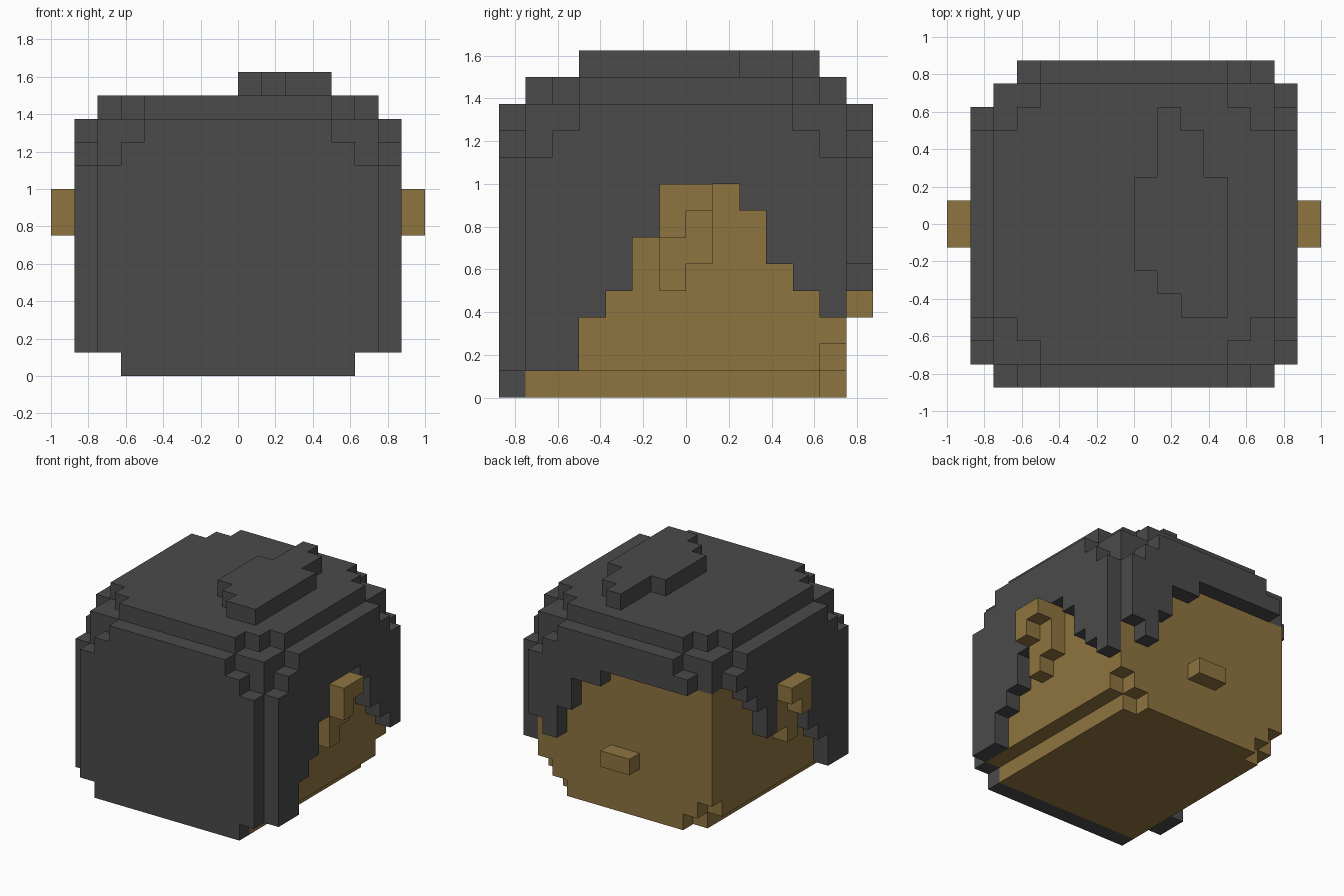
import bpy, bmesh, math
from mathutils import Vector

cube = bpy.data.objects.get("Cube")
if cube:
    bpy.data.objects.remove(cube, do_unlink=True)

U = 0.125  # size of one block


def material(name, rgb):
    m = bpy.data.materials.new(name)
    m.use_nodes = True
    m.diffuse_color = (*rgb, 1)
    m.node_tree.nodes["Principled BSDF"].inputs["Base Color"].default_value = (*rgb, 1)
    return m


charcoal = material("charcoal_hair", (0.069, 0.069, 0.069))
tan = material("tan_skin", (0.275, 0.178, 0.051))


def box(x, y, z):
    return {(i, j, k) for i in range(*x) for j in range(*y) for k in range(*z)}


def mirror(cells):
    return {(-1 - i, j, k) for i, j, k in cells}


def trimmed(a, b, lo, hi):
    """Three blocks are left off each corner of a square layer."""
    da, db = min(a - lo, hi - 1 - a), min(b - lo, hi - 1 - b)
    return da + db < 2


# Head: solid block with a narrower bottom row and chipped rear corners
core = box((-6, 6), (-6, 6), (0, 11))
core -= box((5, 6), (-6, 6), (0, 1)) | box((-6, -5), (-6, 6), (0, 1))
chips = {(5, 5, 1), (4, 5, 0)}
core -= chips | mirror(chips)
crown = {c for c in core if c[2] >= 9}
head = core - crown

# Crown: flat layer over the top
crown |= {c for c in box((-6, 6), (-6, 6), (11, 12)) if not trimmed(c[0], c[1], -6, 6)}


def curtain(bottoms, place):
    """Hanging layer of hair; bottoms gives the lower edge of each column."""
    cells = set()
    for a, low in zip(range(-6, 6), bottoms):
        for k in range(low, 11):
            inset = min(a + 6, 5 - a)
            if inset + (10 - k) >= 2:
                cells.add(place(a, k))
    return cells


front_hair = curtain([1] + [0] * 10 + [1], lambda a, k: (a, -7, k))
back_hair = curtain([9, 9, 9, 9, 9, 9, 9, 8, 8, 6, 4, 5], lambda a, k: (a, 6, k))
left_hair = curtain([1, 1, 3, 4, 6, 8, 8, 8, 7, 5, 4, 3], lambda a, k: (6, a, k))
right_hair = curtain([1, 1, 3, 4, 6, 8, 8, 5, 7, 8, 9, 9], lambda a, k: (-7, a, k))

# Tuft: raised patch on the crown
tuft = set()
for i, span in enumerate([(-2, 2), (-3, 5), (-4, 4), (-4, 2)]):
    tuft |= box((i, i + 1), span, (12, 13))

# Ears and nose
left_ear = box((6, 7), (-1, 0), (4, 8)) | box((6, 7), (0, 1), (5, 8))
left_ear |= {(7, -1, 6), (7, -1, 7), (7, 0, 7)}
nose = box((-1, 1), (6, 7), (3, 4))

parts = {
    "head": (head, tan),
    "hair_crown": (crown, charcoal),
    "front_hair": (front_hair, charcoal),
    "back_hair": (back_hair, charcoal),
    "left_hair": (left_hair, charcoal),
    "right_hair": (right_hair, charcoal),
    "hair_tuft": (tuft, charcoal),
    "left_ear": (left_ear, tan),
    "right_ear": (mirror(left_ear), tan),
    "nose": (nose, tan),
}
occupied = set().union(*(cells for cells, _ in parts.values()))


def build(name, cells, mat):
    """Make the outer skin of a group of blocks and merge its flat areas."""
    bm = bmesh.new()
    for c in cells:
        for axis in range(3):
            for sign in (-1, 1):
                n = [0, 0, 0]
                n[axis] = sign
                if tuple(p + q for p, q in zip(c, n)) in occupied:
                    continue
                normal = Vector(n)
                u = Vector([n[2], n[0], n[1]])
                v = normal.cross(u)
                mid = Vector(c) + Vector((0.5, 0.5, 0.5)) + normal / 2
                ring = [(-1, -1), (1, -1), (1, 1), (-1, 1)]
                bm.faces.new([bm.verts.new((mid + u * a / 2 + v * b / 2) * U) for a, b in ring])
    bmesh.ops.remove_doubles(bm, verts=bm.verts, dist=0.001)
    bmesh.ops.dissolve_limit(bm, angle_limit=math.radians(1), verts=bm.verts, edges=bm.edges)
    mesh = bpy.data.meshes.new(name)
    bm.to_mesh(mesh)
    bm.free()
    mesh.materials.append(mat)
    obj = bpy.data.objects.new(name, mesh)
    bpy.context.collection.objects.link(obj)


for part_name, (part_cells, part_mat) in parts.items():
    build(part_name, part_cells, part_mat)
